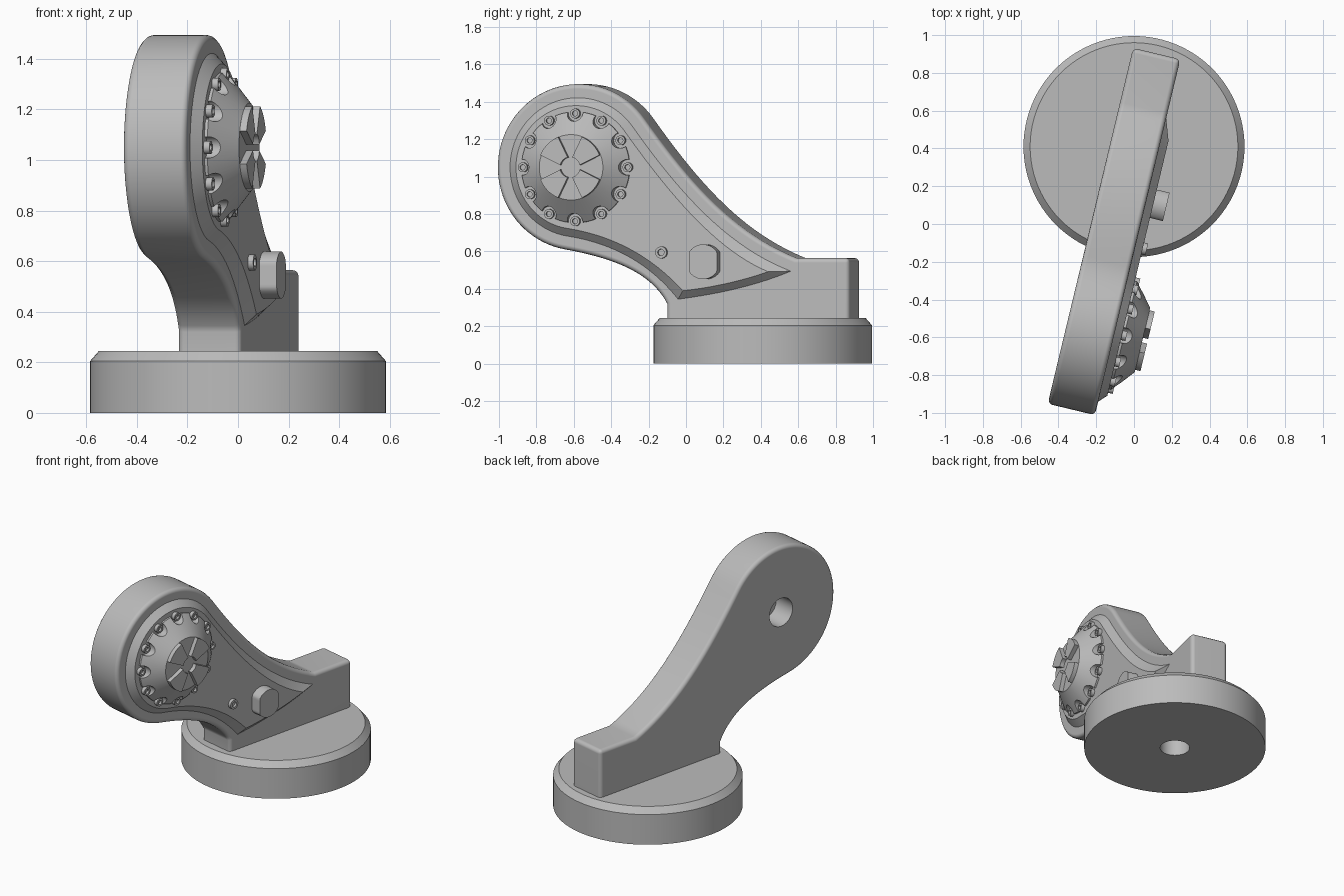
import bpy, bmesh
from math import sin, cos, radians, pi
from mathutils import Matrix, Vector

cube = bpy.data.objects.get("Cube")
if cube:
    bpy.data.objects.remove(cube, do_unlink=True)

grey = bpy.data.materials.new("plain grey")
grey.use_nodes = True
grey.diffuse_color = (0.5, 0.5, 0.5, 1)
grey.node_tree.nodes["Principled BSDF"].inputs["Base Color"].default_value = (0.5, 0.5, 0.5, 1)

# Arm plane: local x runs along the arm, local y is up, local z points out of its face
S, C = sin(radians(13.5)), cos(radians(13.5))
ARM = Matrix(((S, 0, C, 0), (C, 0, -S, 0), (0, 1, 0, 0), (0, 0, 0, 1)))
BASE = Matrix.Translation((0, 0.41, 0))
HEAD = (-0.587, 1.05)
FACE, BOSS, CAP = 0.035, 0.075, 0.187


def loft(name, rings, matrix):
    """Join matching outlines, each given as (points, height), and cap the ends."""
    bm = bmesh.new()
    loops = [[bm.verts.new((x, y, h)) for x, y in pts] for pts, h in rings]
    for a, b in zip(loops, loops[1:]):
        for i in range(len(a)):
            j = (i + 1) % len(a)
            bm.faces.new((a[i], a[j], b[j], b[i]))
    bm.faces.new(loops[0][::-1])
    bm.faces.new(loops[-1])
    bmesh.ops.recalc_face_normals(bm, faces=bm.faces)
    mesh = bpy.data.meshes.new(name)
    bm.to_mesh(mesh)
    bm.free()
    mesh.materials.append(grey)
    obj = bpy.data.objects.new(name, mesh)
    obj.matrix_world = matrix
    bpy.context.collection.objects.link(obj)
    return obj


def arc(center, r, start, end, n):
    angles = [radians(start + (end - start) * i / n) for i in range(n + 1)]
    return [(center[0] + r * cos(a), center[1] + r * sin(a)) for a in angles]


def circle(center, r, n=64):
    return arc(center, r, 0, 360, n)[:-1]


def bezier(*ctrl, n=20):
    a, b, c, d = map(Vector, ctrl)
    out = []
    for i in range(n + 1):
        t = i / n
        k = 1 - t
        out.append(tuple(a * k**3 + b * 3 * t * k * k + c * 3 * t * t * k + d * t**3))
    return out


def turned(name, center, profile, matrix, n=64):
    return loft(name, [(circle(center, r, n), h) for r, h in profile], matrix)


def bake(obj):
    """Apply the modifiers of an object."""
    bpy.context.view_layer.update()
    deps = bpy.context.evaluated_depsgraph_get()
    obj.data = bpy.data.meshes.new_from_object(obj.evaluated_get(deps))
    obj.modifiers.clear()


def cut(obj, cutters):
    for c in cutters:
        c.hide_render = True
        mod = obj.modifiers.new("cut", "BOOLEAN")
        mod.operation, mod.object, mod.solver = "DIFFERENCE", c, "EXACT"
    bake(obj)
    for c in cutters:
        bpy.data.objects.remove(c, do_unlink=True)


parts = []

# Round base with a chamfered top and a blind hole underneath
base = turned("base", (0, 0), [(0.585, 0), (0.585, 0.205), (0.55, 0.245)], BASE, 96)
cut(base, [turned("base_hole_cutter", (0, 0), [(0.095, -0.1), (0.095, 0.15)], BASE)])
parts.append(base)

# Arm: round head, swept neck and square foot
head = arc(HEAD, 0.445, 36, 260, 56)
lower = bezier(head[-1], (-0.40, 0.565), (-0.19, 0.49), (-0.10, 0.32))
upper = bezier((0.61, 0.565), (0.27, 0.70), (0.038, 0.948), head[0])
outline = head + lower[1:] + [(-0.10, 0.2), (0.905, 0.2), (0.905, 0.565)] + upper[:-1]
arm = loft("arm", [(outline, -0.222), (outline, FACE)], ARM)
bevel = arm.modifiers.new("rounded_edges", "BEVEL")
bevel.width, bevel.segments, bevel.limit_method = 0.025, 3, "ANGLE"
bevel.angle_limit = radians(35)
cut(arm, [turned("arm_hole_cutter", HEAD, [(0.095, -0.4), (0.095, -0.07)], ARM)])
parts.append(arm)


# Raised face panel with sloping walls
def panel(r, low1, low2, corner, mid1, mid2, tip, up1, up2):
    ring = arc(HEAD, r, 36, 260, 56)
    return (ring + bezier(ring[-1], low1, low2, corner)[1:]
            + bezier(corner, mid1, mid2, tip)[1:] + bezier(tip, up1, up2, ring[0])[1:-1])


foot = panel(0.372, (-0.36, 0.64), (-0.17, 0.51), (-0.035, 0.345), (0.2, 0.375),
             (0.4, 0.42), (0.585, 0.495), (0.25, 0.62), (-0.01, 0.889))
top = panel(0.33, (-0.34, 0.68), (-0.14, 0.54), (0.0, 0.39), (0.18, 0.41),
            (0.33, 0.445), (0.47, 0.492), (0.2, 0.60), (-0.055, 0.88))
parts.append(loft("face_panel", [(foot, FACE - 0.01), (foot, FACE), (top, BOSS)], ARM))

# Conical hub cover, scalloped around its bolts
hub = turned("hub_cover", HEAD, [(0.297, BOSS - 0.01), (0.297, BOSS + 0.012), (0.175, CAP)], ARM, 96)
spots = [(HEAD[0] + 0.288 * cos(i * pi / 6), HEAD[1] + 0.288 * sin(i * pi / 6)) for i in range(12)]
cut(hub, [turned("scallop_cutter", p, [(0.042, BOSS - 0.03), (0.042, 0.3)], ARM, 24) for p in spots])
parts.append(hub)


# Socket bolts
def bolt(name, center, r, h):
    z = BOSS + h
    parts.append(turned(name, center, [(r, BOSS - 0.01), (r, z), (r * 0.55, z),
                                       (r * 0.55, z - 0.015)], ARM, 18))


for i, p in enumerate(spots):
    bolt(f"hub_bolt_{i + 1}", p, 0.026, 0.025)
bolt("panel_bolt", (-0.115, 0.595), 0.032, 0.022)

# Four tapered pads on the hub cap
for i in range(4):
    mid = 45 + 90 * i
    pad = arc(HEAD, 0.175, mid - 23, mid + 23, 10) + arc(HEAD, 0.055, mid + 32, mid - 32, 4)
    parts.append(loft(f"hub_pad_{i + 1}", [(pad, CAP - 0.01), (pad, CAP + 0.028)], ARM))

# Round peg with two flat sides
peg = [(0.128 + max(-0.077, min(0.077, x)), 0.545 + y) for x, y in circle((0, 0), 0.093, 48)]
parts.append(loft("locking_peg", [(peg, BOSS - 0.01), (peg, 0.145)], ARM))

# Smooth the curved walls and keep the corners crisp
bpy.ops.object.select_all(action="DESELECT")
for obj in parts:
    obj.select_set(True)
bpy.context.view_layer.objects.active = arm
bpy.ops.object.shade_smooth_by_angle(angle=radians(32))
arm.modifiers.new("flat_face_normals", "WEIGHTED_NORMAL").keep_sharp = True
